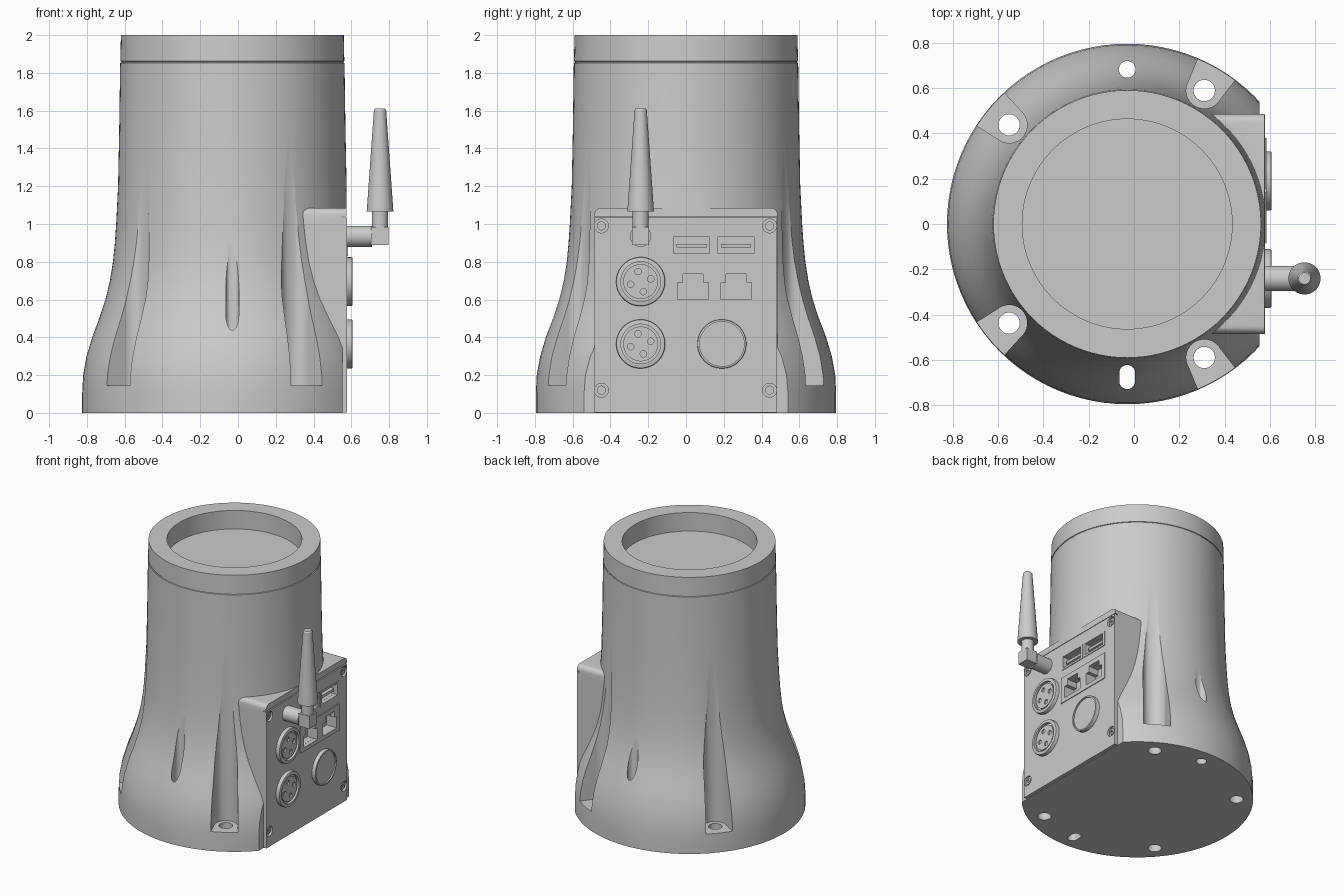
import bpy, bmesh, math
from mathutils import Vector

cube = bpy.data.objects.get("Cube")
if cube:
    bpy.data.objects.remove(cube)

grey = bpy.data.materials.new("plain grey")
grey.use_nodes = True
COLOUR = (0.6, 0.6, 0.6, 1)
grey.diffuse_color = COLOUR
grey.node_tree.nodes["Principled BSDF"].inputs["Base Color"].default_value = COLOUR

AXIS_X = -0.03      # centre line of the housing
FACE = 0.578        # outer face of the connector panel


def finish(name, bm):
    bmesh.ops.recalc_face_normals(bm, faces=bm.faces)
    mesh = bpy.data.meshes.new(name)
    bm.to_mesh(mesh)
    bm.free()
    mesh.materials.append(grey)
    ob = bpy.data.objects.new(name, mesh)
    bpy.context.collection.objects.link(ob)
    return ob


def prism(name, outline, lo, hi, axis="x", taper=1.0):
    """Extrude a 2D outline along x (outline in y,z) or z (outline in x,y)."""
    mid = sum((Vector(p) for p in outline), Vector((0, 0))) / len(outline)
    bm = bmesh.new()
    rings = []
    for w, s in ((lo, 1.0), (hi, taper)):
        ring = []
        for p in outline:
            u, v = mid + (Vector(p) - mid) * s
            ring.append(bm.verts.new((w, u, v) if axis == "x" else (u, v, w)))
        rings.append(ring)
    a, b = rings
    bm.faces.new(a)
    bm.faces.new(b)
    n = len(a)
    for i in range(n):
        bm.faces.new((a[i], a[(i + 1) % n], b[(i + 1) % n], b[i]))
    return finish(name, bm)


def circle(u, v, r, n=32, stretch=0.0):
    pts = []
    for i in range(n):
        t = math.tau * (i + 0.5) / n
        pts.append((u + r * math.cos(t), v + r * math.sin(t) + math.copysign(stretch, math.sin(t))))
    return pts


def rect(u0, u1, v0, v1):
    return [(u0, v0), (u1, v0), (u1, v1), (u0, v1)]


def lathe(name, profile, centre, n):
    """Revolve (radius, z) points about a vertical line; end points lie on it."""
    bm = bmesh.new()
    rings = []
    for r, z in profile:
        count = n if r > 0 else 1
        rings.append([bm.verts.new((centre[0] + r * math.cos(math.tau * i / n),
                                    centre[1] + r * math.sin(math.tau * i / n), z))
                      for i in range(count)])
    for a, b in zip(rings, rings[1:]):
        for i in range(n):
            j = (i + 1) % n
            quad = [a[i % len(a)], a[j % len(a)], b[j % len(b)], b[i % len(b)]]
            bm.faces.new(list(dict.fromkeys(quad)))
    return finish(name, bm)


def boolean(target, others, operation="DIFFERENCE", keep=False):
    for other in others:
        mod = target.modifiers.new("bool", "BOOLEAN")
        mod.operation = operation
        mod.solver = "EXACT"
        mod.object = other
        bpy.context.view_layer.objects.active = target
        bpy.ops.object.modifier_apply(modifier=mod.name)
        if not keep:
            bpy.data.objects.remove(other)


def bevel(ob, width, segments, test):
    bm = bmesh.new()
    bm.from_mesh(ob.data)
    edges = [e for e in bm.edges if test(e)]
    bmesh.ops.bevel(bm, geom=edges, offset=width, segments=segments, profile=0.5, affect="EDGES")
    bm.to_mesh(ob.data)
    bm.free()


# Flared housing with a recessed top and a shallow cap seam
housing = lathe("housing", [
    (0, 0), (0.795, 0), (0.795, 0.1), (0.79, 0.2), (0.772, 0.3), (0.742, 0.4),
    (0.705, 0.5), (0.672, 0.6), (0.648, 0.7), (0.632, 0.8), (0.622, 0.9), (0.615, 1.0),
    (0.605, 1.2), (0.599, 1.5), (0.594, 1.853), (0.588, 1.855), (0.588, 1.86),
    (0.593, 1.862), (0.59, 2), (0.463, 2), (0.463, 1.86), (0, 1.86)], (AXIS_X, 0), 96)

# Four open screw channels, each with a mounting hole in its floor
for degrees in (60, 140, -140, -60):
    a = math.radians(degrees)
    out, side = Vector((math.cos(a), math.sin(a))), Vector((-math.sin(a), math.cos(a)))
    hub = Vector((AXIS_X, 0)) + out * 0.68
    outline = [hub + out * 0.3 - side * 0.12, hub + out * 0.3 + side * 0.12]
    for i in range(17):
        t = math.pi * i / 16
        outline.append(hub + side * 0.08 * math.cos(t) - out * 0.08 * math.sin(t))
    boolean(housing, [prism("channel_cutter", outline, 0.145, 1.6, "z"),
                      prism("hole_cutter", circle(hub.x, hub.y, 0.047), -0.1, 0.3, "z")])

# Locating holes at front and back
boolean(housing, [prism("pin_cutter", circle(AXIS_X, 0.682, 0.037), -0.1, 1.5, "z"),
                  prism("slot_cutter", circle(AXIS_X, -0.675, 0.035, 32, 0.018), -0.1, 1.5, "z")])

# Connector box merged into the housing, with a lip above the panel
box = prism("connector_box", rect(-0.485, 0.485, 0.001, 1.085), 0.0, 0.575)
bevel(box, 0.035, 5, lambda e: all(v.co.z > 1 for v in e.verts)
      and abs(e.verts[0].co.x - e.verts[1].co.x) > 0.1)
boolean(housing, [box], "UNION")
boolean(housing, [prism("front_cutter", rect(-1, 1, -0.1, 1.04), 0.553, 1.2),
                  prism("lip_cutter", rect(-1, 1, 1.0, 1.3), 0.5755, 1.2)])

# Connector panel
panel = prism("connector_panel", rect(-0.485, 0.482, 0.003, 1.034), 0.5535, FACE)

# Network socket plate
jack_plate = prism("network_socket_plate", rect(-0.085, 0.38, 0.57, 0.77), 0.56, FACE + 0.006)

# Openings cut through the panel into the box
cutters = []
for y in (-0.065, 0.17):
    cutters.append(prism("usb_cutter", rect(y, y + 0.19, 0.845, 0.932), 0.5, 0.7))
for y in (-0.045, 0.185):
    w, s = 0.163, 0.028
    cutters.append(prism("jack_cutter", [
        (y, 0.60), (y + w, 0.60), (y + w, 0.69), (y + w - s, 0.69), (y + w - s, 0.735),
        (y + s, 0.735), (y + s, 0.69), (y, 0.69)], 0.5, 0.7))
for y in (-0.448, 0.443):
    for z in (0.12, 0.99):
        cutters.append(prism("screw_cutter", circle(y, z, 0.037, 24), 0.561, 0.7))
for part in (panel, jack_plate, housing):
    boolean(part, cutters, keep=True)
for c in cutters:
    bpy.data.objects.remove(c)

# Screws sunk into the panel corners
for y in (-0.448, 0.443):
    for z in (0.12, 0.99):
        screw = prism("panel_screw", circle(y, z, 0.024, 24), 0.555, 0.572)
        boolean(screw, [prism("hex_cutter", circle(y, z, 0.012, 6), 0.565, 0.6)])

# Twin port frames and tongues
for y in (-0.08, 0.155):
    frame = prism("usb_frame", rect(y, y + 0.222, 0.83, 0.945), 0.56, FACE + 0.005)
    boolean(frame, [prism("frame_cutter", rect(y + 0.015, y + 0.205, 0.845, 0.932), 0.5, 0.7)])
    prism("usb_tongue", rect(y + 0.03, y + 0.19, 0.875, 0.895), 0.499, 0.565)

# Round four-pin connectors
for z in (0.695, 0.365):
    ring = prism("round_connector", circle(-0.24, z, 0.13, 40), 0.56, 0.607)
    bevel(ring, 0.008, 2, lambda e: all(v.co.x > 0.6 for v in e.verts))
    boolean(ring, [prism("bore_cutter", circle(-0.24, z, 0.105, 40), 0.588, 0.7)])
    core = prism("connector_core", circle(-0.24, z, 0.092, 40), 0.58, 0.6)
    boolean(core, [prism("pin_hole_cutter",
                         circle(-0.24 + 0.055 * math.cos(t), z + 0.055 * math.sin(t), 0.017, 16),
                         0.589, 0.7)
                   for t in (math.radians(15 + 90 * k) for k in range(4))])

# Round button with a thin raised rim
button = prism("button", circle(0.19, 0.365, 0.13, 40), 0.56, 0.607)
bevel(button, 0.006, 2, lambda e: all(v.co.x > 0.6 for v in e.verts))
boolean(button, [prism("dish_cutter", circle(0.19, 0.365, 0.118, 40), 0.597, 0.7)])

# Antenna: stub, elbow block, collar and tapered mast
prism("antenna_stub", circle(-0.24, 0.935, 0.056), 0.56, 0.71)
prism("antenna_elbow", rect(-0.285, -0.195, 0.89, 0.985), 0.705, 0.797)
prism("antenna_collar", circle(0.752, -0.24, 0.043), 0.98, 1.07, "z")
prism("antenna_mast", circle(0.752, -0.24, 0.071), 1.065, 1.602, "z", 0.46)
prism("antenna_tip", circle(0.752, -0.24, 0.0327), 1.602, 1.612, "z", 0.8)

# Smooth curved faces while keeping edges crisp
bpy.ops.object.select_all(action="DESELECT")
for ob in bpy.context.scene.objects:
    if ob.type == "MESH":
        ob.select_set(True)
bpy.context.view_layer.objects.active = housing
bpy.ops.object.shade_smooth_by_angle(angle=math.radians(30))
